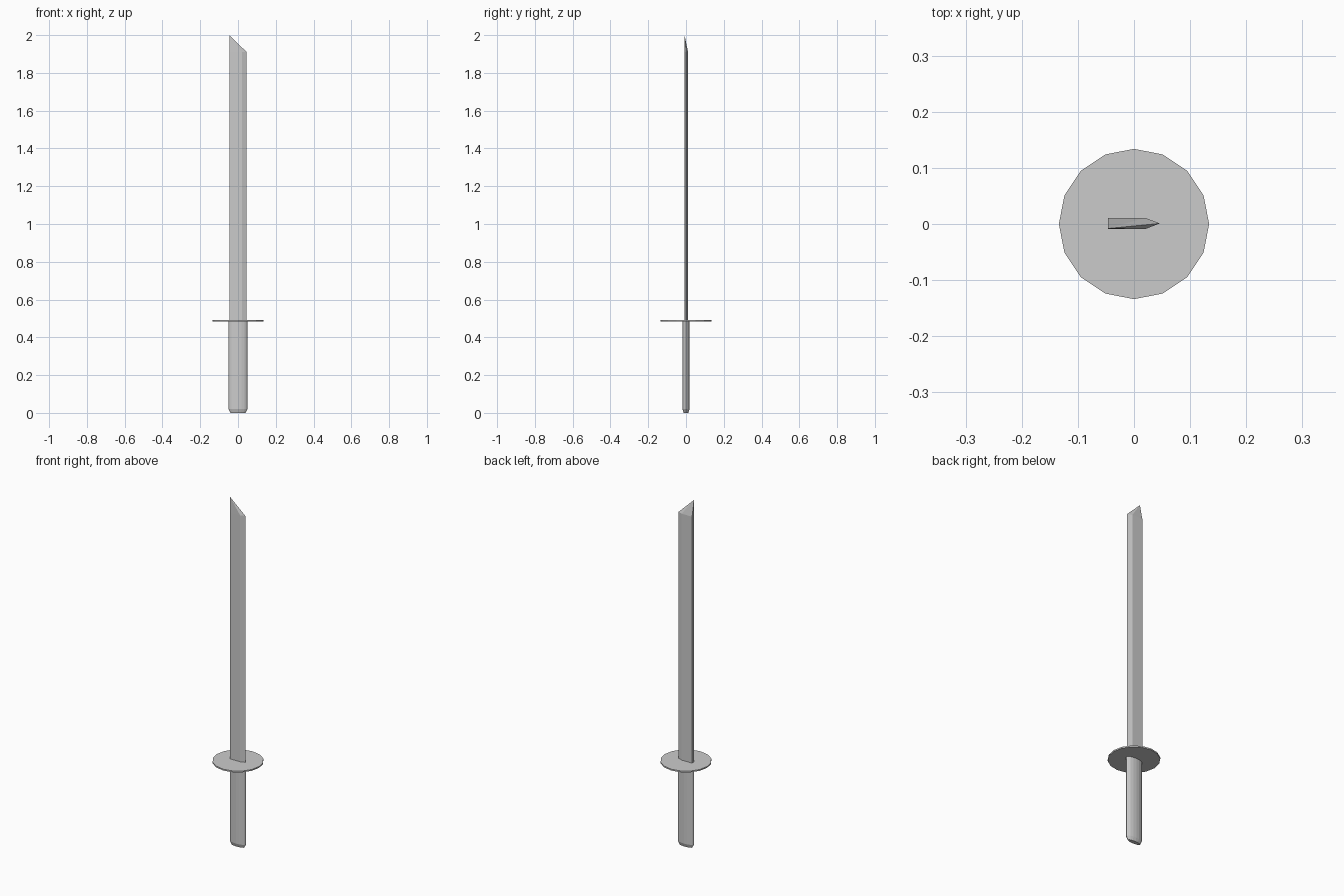
import bpy, bmesh
from math import cos, sin, tau

if "Cube" in bpy.data.objects:
    bpy.data.objects.remove(bpy.data.objects["Cube"])


def finish(name, bm):
    bmesh.ops.recalc_face_normals(bm, faces=bm.faces)
    mesh = bpy.data.meshes.new(name)
    bm.to_mesh(mesh)
    bm.free()
    obj = bpy.data.objects.new(name, mesh)
    bpy.context.collection.objects.link(obj)
    return obj


def loft(name, rings):
    """Join equal-sized rings of points and cap both ends."""
    bm = bmesh.new()
    loops = [[bm.verts.new(p) for p in ring] for ring in rings]
    n = len(loops[0])
    for a, b in zip(loops, loops[1:]):
        for i in range(n):
            j = (i + 1) % n
            bm.faces.new((a[i], a[j], b[j], b[i]))
    bm.faces.new(loops[0][::-1])
    bm.faces.new(loops[-1])
    return finish(name, bm)


def ellipse(rx, ry, z, n=16):
    return [(rx * cos(tau * i / n), ry * sin(tau * i / n), z) for i in range(n)]


# Grip: flattened 16-sided cylinder with a chamfered pommel end
grip = loft("grip", [ellipse(0.040, 0.012, 0.0),
                     ellipse(0.050, 0.019, 0.02),
                     ellipse(0.050, 0.019, 0.487)])

# Guard: thin 16-sided disc
loft("guard", [ellipse(0.134, 0.134, 0.484), ellipse(0.134, 0.134, 0.492)])

# Blade: flat spine, single cutting edge, slanted tip rising to one corner
section = [(-0.046, -0.009), (0.020, -0.009), (0.046, 0.001),
           (0.020, 0.011), (-0.046, 0.011)]
bm = bmesh.new()
for z in (0.488, 1.91):
    for x, y in section:
        bm.verts.new((x, y, z))
bm.verts.new((-0.046, -0.008, 2.0))
bmesh.ops.convex_hull(bm, input=bm.verts)
bmesh.ops.dissolve_limit(bm, angle_limit=0.01, verts=bm.verts, edges=bm.edges)
finish("blade", bm)
